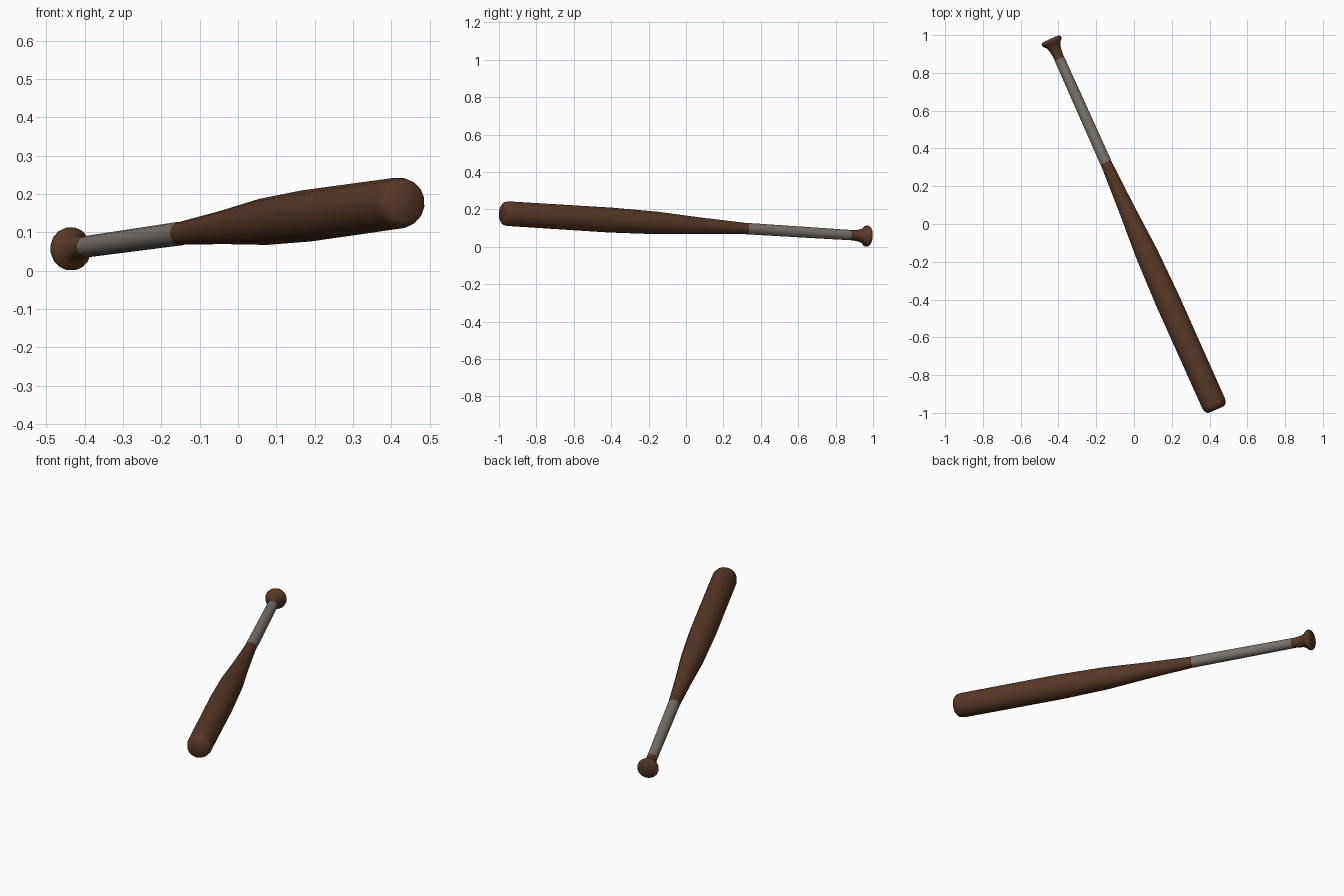
import bpy, bmesh, math
from mathutils import Vector

if "Cube" in bpy.data.objects:
    bpy.data.objects.remove(bpy.data.objects["Cube"])

KNOB = Vector((-0.441, 0.978, 0.0565))   # centre of the knob's outer face
TIP = Vector((0.435, -0.98, 0.179))      # centre of the barrel's end face
AXIS = (TIP - KNOB).normalized()
LENGTH = (TIP - KNOB).length
SIDES = 16
SIDE = AXIS.cross(Vector((0, 0, 1))).normalized()
UP = SIDE.cross(AXIS).normalized()


def material(name, rgb):
    m = bpy.data.materials.new(name)
    m.diffuse_color = (*rgb, 1)
    m.use_nodes = True
    m.node_tree.nodes["Principled BSDF"].inputs["Base Color"].default_value = m.diffuse_color
    return m


def lathe(name, profile, mat, capped=True):
    """Turn (distance, radius) pairs around the tilted bat axis."""
    bm = bmesh.new()
    rings = []
    for s, r in profile:
        ring = []
        for i in range(SIDES):
            a = 2 * math.pi * (i + 0.5) / SIDES
            rv = r / math.cos(math.pi / SIDES)
            ring.append(bm.verts.new(KNOB + AXIS * s + (SIDE * math.cos(a) + UP * math.sin(a)) * rv))
        rings.append(ring)
    for a, b in zip(rings, rings[1:]):
        for i in range(SIDES):
            j = (i + 1) % SIDES
            bm.faces.new((a[i], a[j], b[j], b[i]))
    if capped:
        bm.faces.new(rings[0])
        bm.faces.new(rings[-1])
    bmesh.ops.recalc_face_normals(bm, faces=bm.faces)
    mesh = bpy.data.meshes.new(name)
    bm.to_mesh(mesh)
    bm.free()
    mesh.materials.append(mat)
    obj = bpy.data.objects.new(name, mesh)
    bpy.context.collection.objects.link(obj)
    bpy.ops.object.select_all(action='DESELECT')
    obj.select_set(True)
    bpy.context.view_layer.objects.active = obj
    bpy.ops.object.shade_smooth_by_angle(angle=math.radians(50))
    return obj


wood = material("dark_wood", (0.1, 0.04, 0.019))
tape = material("grey_tape", (0.2, 0.175, 0.155))

# Wooden bat: knob, handle, taper, barrel and rounded end
lathe("wooden_bat", [
    (0.0, 0.049), (0.006, 0.055), (0.014, 0.056), (0.022, 0.053),
    (0.032, 0.041), (0.055, 0.032), (0.085, 0.028), (0.114, 0.0265),
    (0.716, 0.0295), (0.985, 0.043), (1.248, 0.060), (1.52, 0.0665),
    (LENGTH - 0.035, 0.0655), (LENGTH - 0.012, 0.061), (LENGTH, 0.049)], wood)

# Grip tape: thin open sleeve around the handle
lathe("grip_tape", [(0.114, 0.0275), (0.716, 0.0305)], tape, capped=False)
